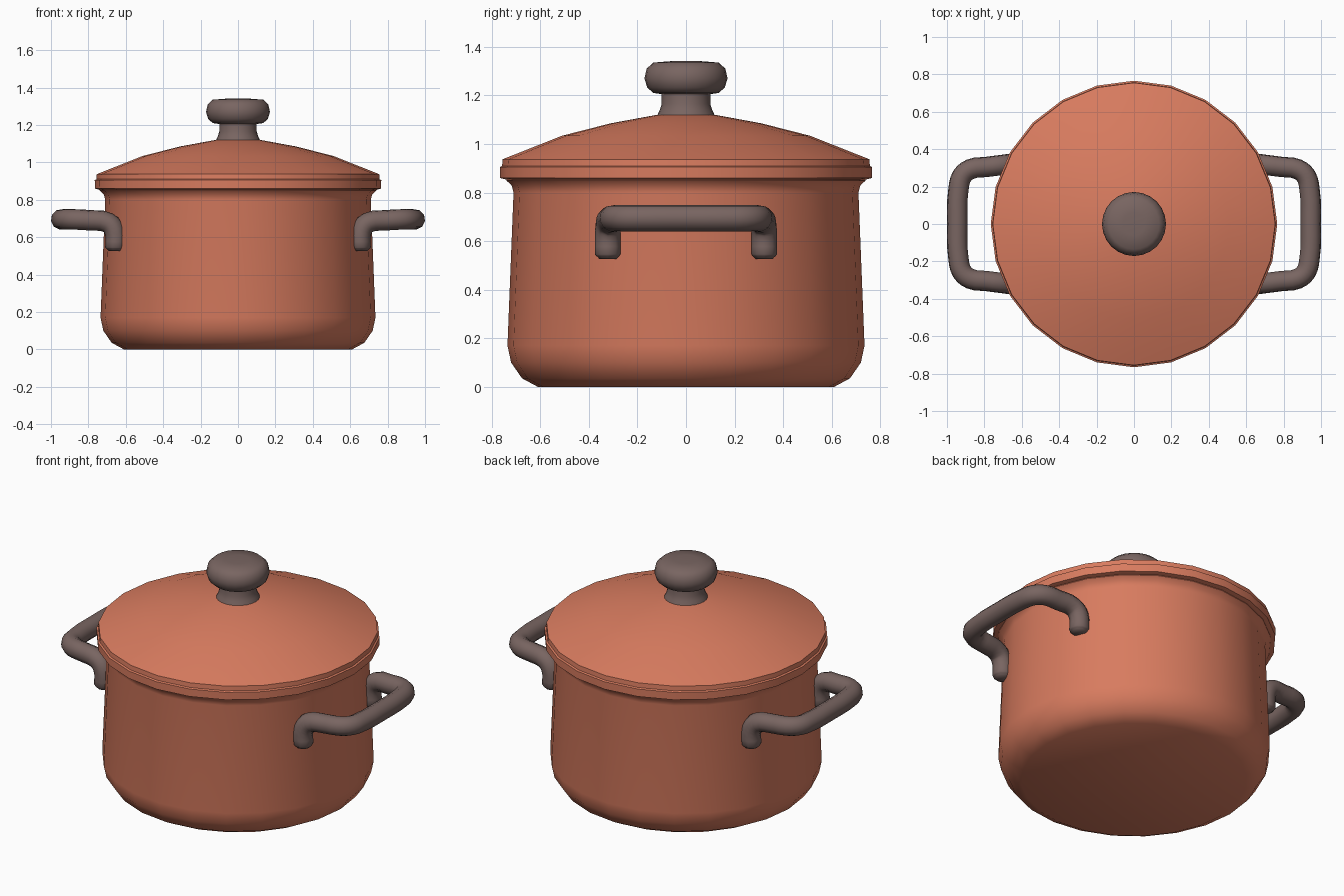
import bpy
import bmesh
import math

cube = bpy.data.objects.get("Cube")
if cube:
    bpy.data.objects.remove(cube, do_unlink=True)


def make_material(name, rgb):
    mat = bpy.data.materials.new(name)
    mat.use_nodes = True
    mat.diffuse_color = (*rgb, 1)
    mat.node_tree.nodes["Principled BSDF"].inputs["Base Color"].default_value = (*rgb, 1)
    return mat


terracotta = make_material("terracotta enamel", (0.69, 0.2, 0.115))
brown = make_material("dark brown grip", (0.19, 0.13, 0.12))


def finish(name, mesh, mat, angle):
    obj = bpy.data.objects.new(name, mesh)
    bpy.context.collection.objects.link(obj)
    mesh.materials.clear()
    mesh.materials.append(mat)
    bpy.ops.object.select_all(action="DESELECT")
    obj.select_set(True)
    bpy.context.view_layer.objects.active = obj
    bpy.ops.object.shade_smooth_by_angle(angle=math.radians(angle))
    return obj


def lathe(name, profile, mat, sides=24, angle=40):
    """Revolve a (radius, height) profile about z, closing it at the axis."""
    bm = bmesh.new()
    verts = [bm.verts.new((r, 0, z)) for r, z in profile]
    edges = [bm.edges.new(pair) for pair in zip(verts, verts[1:])]
    bmesh.ops.spin(bm, geom=verts + edges, cent=(0, 0, 0), axis=(0, 0, 1),
                   angle=math.tau, steps=sides, use_duplicate=False)
    bmesh.ops.remove_doubles(bm, verts=bm.verts, dist=0.0001)
    bmesh.ops.recalc_face_normals(bm, faces=bm.faces)
    mesh = bpy.data.meshes.new(name)
    bm.to_mesh(mesh)
    bm.free()
    return finish(name, mesh, mat, angle)


# Pot body with rounded base, slight taper and flared lip
lathe("pot_body", [(0, 0), (0.61, 0), (0.675, 0.035), (0.72, 0.1), (0.735, 0.17),
                   (0.71, 0.8), (0.718, 0.83), (0.74, 0.85), (0.74, 0.88), (0, 0.88)], terracotta)

# Domed lid with an upright rim
lathe("lid", [(0, 0.855), (0.74, 0.853), (0.765, 0.86), (0.766, 0.905), (0.757, 0.91),
              (0.755, 0.937), (0.51, 1.034), (0.31, 1.085), (0.12, 1.12), (0, 1.125)], terracotta)

# Knob with a flared neck
lathe("lid_knob", [(0, 1.11), (0.122, 1.11), (0.108, 1.14), (0.1, 1.165), (0.1, 1.205),
                   (0.135, 1.21), (0.16, 1.233), (0.171, 1.27), (0.162, 1.31),
                   (0.135, 1.335), (0.06, 1.341), (0, 1.342)], brown, angle=60)

# Handles: half a path, mirrored in y, swept as a round tube
HALF_PATH = [(0.655, 0.322, 0.526, 0.65), (0.655, 0.322, 0.545, 1), (0.66, 0.322, 0.635, 1),
             (0.695, 0.317, 0.677, 1), (0.79, 0.305, 0.69, 1), (0.875, 0.293, 0.695, 1),
             (0.92, 0.255, 0.695, 1), (0.938, 0.19, 0.695, 1), (0.945, 0, 0.695, 1)]


def handle(name, side):
    path = HALF_PATH + [(x, -y, z, r) for x, y, z, r in reversed(HALF_PATH[:-1])]
    curve = bpy.data.curves.new(name + "_path", "CURVE")
    curve.dimensions = "3D"
    curve.bevel_depth = 0.055
    curve.bevel_resolution = 3
    curve.use_fill_caps = True
    curve.resolution_u = 3
    spline = curve.splines.new("BEZIER")
    spline.bezier_points.add(len(path) - 1)
    for point, (x, y, z, r) in zip(spline.bezier_points, path):
        point.co = (side * x, y, z)
        point.radius = r
        point.handle_left_type = point.handle_right_type = "AUTO"
    helper = bpy.data.objects.new(name + "_helper", curve)
    bpy.context.collection.objects.link(helper)
    bpy.context.view_layer.update()
    evaluated = helper.evaluated_get(bpy.context.evaluated_depsgraph_get())
    mesh = bpy.data.meshes.new_from_object(evaluated)
    bpy.data.objects.remove(helper, do_unlink=True)
    bm = bmesh.new()
    bm.from_mesh(mesh)
    bmesh.ops.remove_doubles(bm, verts=bm.verts, dist=0.0001)
    bmesh.ops.recalc_face_normals(bm, faces=bm.faces)
    bm.to_mesh(mesh)
    bm.free()
    finish(name, mesh, mat=brown, angle=60)


handle("left_handle", 1)
handle("right_handle", -1)
